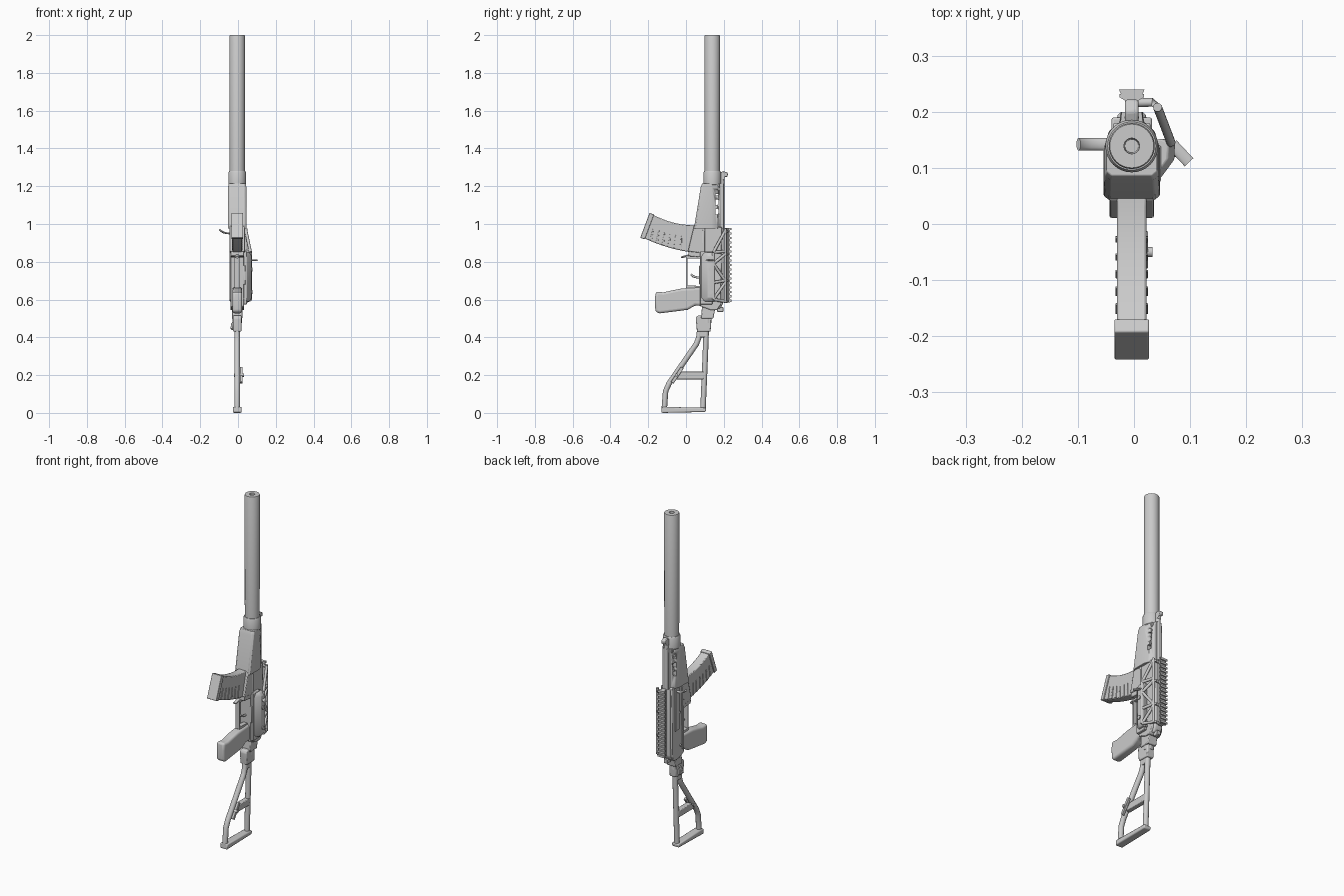
import bpy, bmesh, math
from mathutils import Vector

XC = -0.004  # centre plane of the model


def finish(name, bm, bevel=0.0, angle=35, segs=2):
    bmesh.ops.recalc_face_normals(bm, faces=bm.faces)
    me = bpy.data.meshes.new(name)
    bm.to_mesh(me)
    bm.free()
    ob = bpy.data.objects.new(name, me)
    bpy.context.collection.objects.link(ob)
    if bevel:
        m = ob.modifiers.new("bevel", "BEVEL")
        m.width, m.segments, m.limit_method = bevel, segs, "ANGLE"
    bpy.ops.object.select_all(action="DESELECT")
    ob.select_set(True)
    bpy.context.view_layer.objects.active = ob
    bpy.ops.object.shade_smooth_by_angle(angle=math.radians(angle))
    return ob


def loft(name, rings, bevel=0.0, **kw):
    bm = bmesh.new()
    vs = [[bm.verts.new(p) for p in r] for r in rings]
    n = len(vs[0])
    for a, b in zip(vs, vs[1:]):
        for i in range(n):
            bm.faces.new((a[i], a[(i + 1) % n], b[(i + 1) % n], b[i]))
    bm.faces.new(vs[0])
    bm.faces.new(vs[-1])
    return finish(name, bm, bevel, **kw)


def prism(name, yz, half, bevel=0.004, x=XC, **kw):
    return loft(name, [[(x + s * half, y, z) for y, z in yz] for s in (-1, 1)], bevel, **kw)


def box(name, x, y, z, bevel=0.003):
    return loft(name, [[(x[0], y[0], k), (x[1], y[0], k), (x[1], y[1], k), (x[0], y[1], k)] for k in z], bevel)


def lathe(name, profile, x=XC, y=0.139, n=32):
    return loft(name, [[(x + r * math.cos(2 * math.pi * i / n), y + r * math.sin(2 * math.pi * i / n), z)
                        for i in range(n)] for r, z in profile])


def tube(name, pts, r, flat=1.0, n=12):
    """Sweep a round or flattened (in x) section along a path."""
    pts = [Vector(p) for p in pts]
    rings, side = [], None
    for i, p in enumerate(pts):
        t = (pts[min(i + 1, len(pts) - 1)] - pts[max(i - 1, 0)]).normalized()
        ref = Vector((1, 0, 0)) if abs(t.x) < 0.8 else Vector((0, 0, 1))
        u = (ref - t * ref.dot(t)).normalized()
        v = t.cross(u)
        rings.append([p + u * r * flat * math.cos(2 * math.pi * k / n) + v * r * math.sin(2 * math.pi * k / n)
                      for k in range(n)])
    return loft(name, rings)


def cut(target, cutter):
    m = target.modifiers.new("cut", "BOOLEAN")
    m.operation, m.object, m.solver = "DIFFERENCE", cutter, "EXACT"
    cutter.hide_render = True
    cutter.hide_set(True)


# Suppressor with bored end, and its collar
lathe("suppressor", [(0.040, 1.16), (0.041, 1.995), (0.039, 2.0), (0.014, 2.0), (0.012, 1.94)])
lathe("suppressor_collar", [(0.043, 1.205), (0.047, 1.21), (0.047, 1.272), (0.043, 1.28)])
lathe("collar_ring", [(0.036, 1.18), (0.036, 1.21)])
for sx in (-1, 1):
    box("collar_catch", (XC + sx * 0.025 - 0.008, XC + sx * 0.025 + 0.008), (0.095, 0.18), (1.19, 1.215))

# Front sight
prism("front_sight", [(0.175, 1.225), (0.205, 1.235), (0.205, 1.25), (0.22, 1.25), (0.222, 1.27), (0.20, 1.28), (0.175, 1.27)], 0.012)

# Handguard tapering forward, with vent slots
def hg(z, lo, s):
    half = [(0.040, lo), (0.050, lo + 0.008), (0.050, 0.135), (0.041, 0.165), (0.022, 0.182), (0.020, 0.2)]
    return [(XC + a * s, b, z) for a, b in half] + [(XC - a * s, b, z) for a, b in reversed(half)]

handguard = loft("handguard", [hg(0.975, 0.042, 1), hg(1.195, 0.078, 0.97), hg(1.215, 0.086, 0.9)], 0.002)
for i in range(3):
    z = 1.05 + i * 0.05
    c = prism("vent_cutter", [(0.156, z), (0.166, z), (0.172, z + 0.007), (0.172, z + 0.025), (0.166, z + 0.031), (0.156, z + 0.03)], 0.1, 0)
    cut(handguard, c)
tube("gas_tube", [(XC, 0.19, 0.96), (XC, 0.19, 1.235)], 0.013)

# Receiver
prism("receiver", [(0.075, 0.565), (0.13, 0.545), (0.165, 0.545), (0.185, 0.575), (0.19, 0.985), (0.045, 0.985), (0.012, 0.85), (0.012, 0.83), (0.075, 0.825)], 0.036)
prism("receiver_cover", [(0.12, 0.56), (0.18, 0.55), (0.198, 0.58), (0.2, 0.98), (0.12, 0.98)], 0.026, 0.01, segs=3)
prism("magazine_well", [(0.01, 0.855), (0.1, 0.845), (0.1, 0.985), (0.042, 0.99)], 0.04)
for sx in (-1, 1):
    x = XC + sx * 0.037
    prism("receiver_side_rib", [(0.08, 0.6), (0.095, 0.59), (0.1, 0.96), (0.085, 0.97)], 0.004, 0.002, x=x)
    for y, z in ((0.11, 0.62), (0.12, 0.82), (0.09, 0.70)):
        tube("receiver_pin", [(x - 0.005, y, z), (x + 0.005, y, z)], 0.007)

# Charging handle on the left
tube("charging_handle", [(-0.03, 0.142, 0.95), (-0.06, 0.142, 0.951), (-0.078, 0.142, 0.956), (-0.092, 0.142, 0.964), (-0.099, 0.142, 0.972)], 0.011, 0.45)
box("bolt_slot", (-0.045, -0.036), (0.125, 0.16), (0.72, 0.97), 0.002)

# Curved magazine, floor plate and side ribs
def mag(t):
    a = Vector((0.06, 0.995)).lerp(Vector((-0.18, 1.052)), t) - Vector((0, 0.018)) * 4 * t * (1 - t)
    b = Vector((0.05, 0.848)).lerp(Vector((-0.228, 0.928)), t) - Vector((0, 0.013)) * 4 * t * (1 - t)
    return a, b

ts = [i / 8 for i in range(9)]
prism("magazine", [mag(t)[0] for t in ts] + [mag(t)[1] for t in reversed(ts)], 0.026, 0.004)
a, b = mag(0.96)
d = Vector((-0.024, 0.008))
u = (a - b).normalized() * 0.004
prism("magazine_floor", [a + u, b - u, b - u + d, a + u + d], 0.031, 0.003)
for i in range(6):
    p, q = mag(0.28 + i * 0.115)
    for sx in (-1, 1):
        w = Vector((0.006, -0.002))
        lo, hi = q.lerp(p, 0.03), q.lerp(p, 0.55) + Vector((-0.008, 0))
        prism("magazine_rib", [lo - w, lo + w, hi + w * 0.3, hi - w * 0.3], 0.003, 0.001, x=XC + sx * 0.026)
tube("magazine_catch", [(XC, 0.03, 0.838), (XC, 0.0, 0.83), (XC, -0.026, 0.823)], 0.005, 2.2)

# Trigger guard and trigger
prism("trigger_guard", [(0.08, 0.655), (0.0, 0.662), (0.0, 0.83), (0.08, 0.83), (0.08, 0.818), (0.007, 0.818), (0.007, 0.675), (0.08, 0.672)], 0.014, 0.001)
tube("trigger", [(XC, 0.085, 0.715), (XC, 0.06, 0.717), (XC, 0.04, 0.722), (XC, 0.026, 0.734)], 0.006)

# Pistol grip
prism("pistol_grip", [(0.09, 0.665), (0.0, 0.66), (-0.03, 0.657), (-0.075, 0.648), (-0.12, 0.638), (-0.16, 0.642), (-0.165, 0.6),
                      (-0.162, 0.535), (-0.14, 0.527), (-0.05, 0.538), (0.01, 0.546), (0.05, 0.57), (0.09, 0.565)], 0.026, 0.013, segs=4)

# Folding stock hinge
prism("stock_neck", [(0.08, 0.5), (0.145, 0.5), (0.155, 0.555), (0.085, 0.57)], 0.028)
lathe("hinge_pin", [(0.024, 0.475), (0.024, 0.53)], y=0.112)
prism("stock_hinge", [(0.058, 0.43), (0.13, 0.43), (0.135, 0.5), (0.12, 0.515), (0.06, 0.515), (0.052, 0.5)], 0.022, 0.005)
box("hinge_button", (-0.036, -0.02), (0.08, 0.11), (0.44, 0.475))
tube("hinge_lever", [(-0.02, 0.1, 0.49), (-0.03, 0.085, 0.47), (-0.035, 0.08, 0.445)], 0.006)

# Skeleton stock
tube("stock_upper_bar", [(XC, 0.107, 0.44), (XC, 0.102, 0.3), (XC, 0.09, 0.02)], 0.0145, 1.05)
tube("stock_lower_bar", [(XC, 0.073, 0.44), (XC, 0.068, 0.40), (XC, 0.055, 0.365), (XC, -0.09, 0.155), (XC, -0.108, 0.115), (XC, -0.115, 0.02)], 0.0145, 1.05)
prism("stock_top_bridge", [(0.066, 0.40), (0.112, 0.40), (0.115, 0.445), (0.06, 0.445)], 0.014)
prism("stock_crossbar", [(-0.055, 0.178), (0.097, 0.178), (0.099, 0.218), (-0.025, 0.218)], 0.015)
prism("butt_plate", [(-0.13, 0.0), (0.105, 0.005), (0.107, 0.027), (-0.128, 0.032)], 0.023, 0.006)
prism("sling_latch", [(-0.08, 0.165), (-0.066, 0.155), (-0.012, 0.235), (-0.027, 0.245)], 0.007, 0.002, x=0.018)
tube("sling_pin", [(-0.02, -0.05, 0.2), (0.033, -0.05, 0.2)], 0.009)

# Top accessory rail with teeth
rail = [(-0.012, 0.206), (0.012, 0.206), (0.012, 0.22), (0.022, 0.226), (0.022, 0.232), (-0.022, 0.232), (-0.022, 0.226), (-0.012, 0.22)]
loft("rail", [[(XC + x, y, z) for x, y in rail] for z in (0.585, 0.98)])
for i in range(17):
    z = 0.587 + i * 0.0238
    loft("rail_tooth", [[(XC + x, y, k) for x, y in ((-0.018, 0.229), (0.018, 0.229), (0.023, 0.24), (-0.023, 0.24))] for k in (z, z + 0.012)])

# Open truss arm carrying the rail from the right side
def arm(z, t):
    return Vector((0.066, 0.145, z)).lerp(Vector((0.042, 0.208, z)), t)

tube("truss_top_bar", [arm(0.585, 1), arm(0.975, 1)], 0.008)
tube("truss_bottom_bar", [arm(0.60, 0), arm(0.85, 0)], 0.008)
for z0, z1 in ((0.60, 0.59), (0.60, 0.69), (0.69, 0.70), (0.79, 0.70), (0.79, 0.84), (0.85, 0.855), (0.85, 0.965)):
    tube("truss_strut", [arm(z0, 0), arm(z1, 1)], 0.008)
for z in (0.59, 0.70, 0.84, 0.96):
    tube("truss_link", [arm(z, 1), (0.032, 0.217, z), (0.0, 0.216, z)], 0.008)

# Side mount block and clamp lever
prof = [(0.030, 0.075), (0.046, 0.08), (0.072, 0.115), (0.073, 0.145), (0.060, 0.152), (0.030, 0.145)]
loft("side_mount", [[(x - k, y, z) for x, y in prof] for z, k in ((0.59, 0.012), (0.61, 0), (0.83, 0), (0.85, 0.012))], 0.003)
box("side_mount_plate", (0.03, 0.048), (0.075, 0.14), (0.575, 0.855))
for z in (0.64, 0.76):
    tube("mount_screw", [(0.06, 0.13, z), (0.078, 0.13, z)], 0.011)
tube("clamp_lever", [(0.068, 0.142, 0.808), (0.098, 0.11, 0.808)], 0.0035, 3.0)

# Selector on the right, rear release at the receiver end
box("selector_lever", (0.028, 0.04), (0.07, 0.085), (0.68, 0.78))
box("rear_release", (XC - 0.012, XC + 0.012), (0.165, 0.198), (0.535, 0.56))
